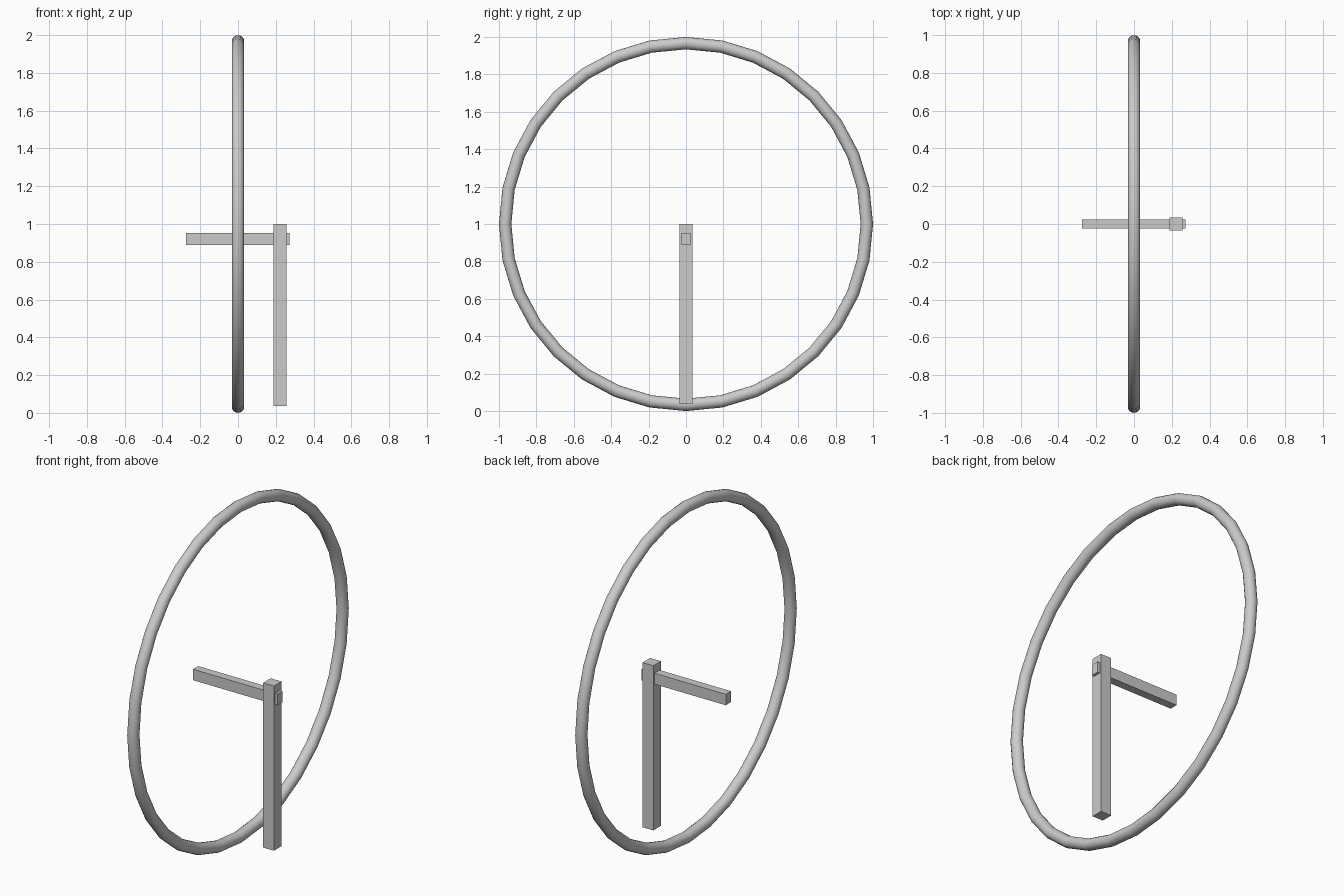
import bpy
import math

cube = bpy.data.objects.get("Cube")
if cube:
    bpy.data.objects.remove(cube, do_unlink=True)

# One plain grey for every part
grey = bpy.data.materials.new("plain_grey")
grey.use_nodes = True
colour = (0.6, 0.6, 0.6, 1.0)
grey.diffuse_color = colour
grey.node_tree.nodes["Principled BSDF"].inputs["Base Color"].default_value = colour


def add_box(name, low, high):
    """Box spanning two opposite corners."""
    centre = [(a + b) / 2 for a, b in zip(low, high)]
    bpy.ops.mesh.primitive_cube_add(size=1, location=centre)
    box = bpy.context.object
    box.name = name
    box.scale = [b - a for a, b in zip(low, high)]
    bpy.ops.object.transform_apply(location=False, rotation=False, scale=True)
    box.data.materials.append(grey)
    return box


# Wheel ring, upright with its axis along x
tube = 0.033
bpy.ops.mesh.primitive_torus_add(
    major_segments=32, minor_segments=16,
    major_radius=1 - tube, minor_radius=tube,
    location=(0, 0, 1), rotation=(0, math.pi / 2, 0))
ring = bpy.context.object
ring.name = "ring"
ring.data.materials.append(grey)
bpy.ops.object.shade_smooth()

# Upright post beside the ring, and the axle bar through its top
add_box("post", (0.187, -0.035, 0.037), (0.257, 0.035, 1.0))
add_box("axle_bar", (-0.274, -0.024, 0.888), (0.272, 0.024, 0.952))
